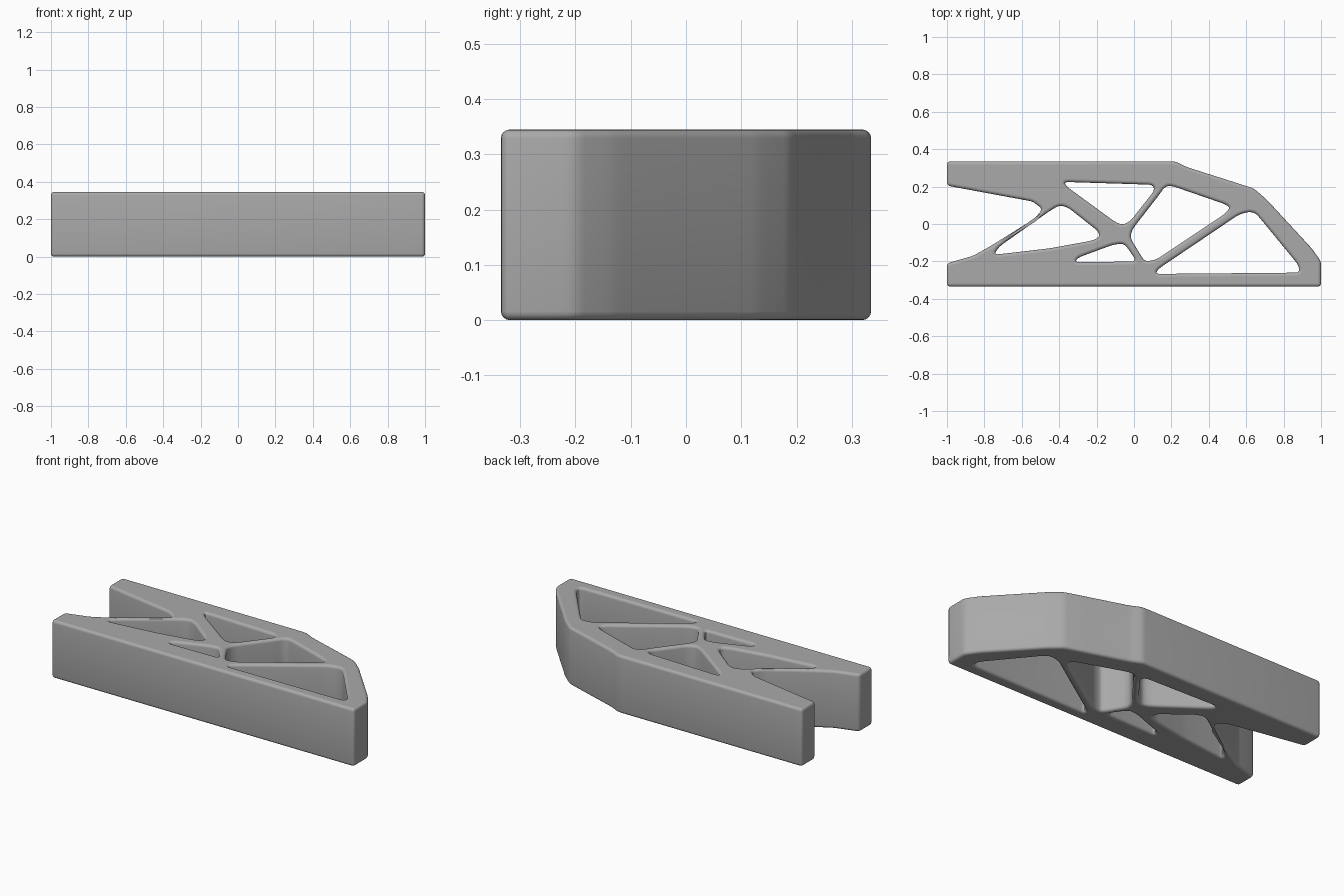
import bpy
from mathutils import Vector

cube = bpy.data.objects.get("Cube")
if cube:
    bpy.data.objects.remove(cube, do_unlink=True)

HEIGHT = 0.345
EDGE = 0.016

# Plate outline, then the openings between the struts
outline = [(-1, -.335), (1, -.335), (1, -.2), (.95, -.13), (.71, .13), (.64, .19),
           (.5, .235), (.28, .305), (.22, .335), (-1, .335), (-1, .205), (-.54, .12),
           (-.49, .08), (-.53, .03), (-.77, -.12), (-.86, -.17), (-1, -.21)]
left_opening = [(-.75, -.165), (-.72, -.12), (-.45, .07), (-.4, .1), (-.355, .09),
                (-.19, -.04), (-.185, -.07), (-.22, -.088), (-.45, -.13)]
upper_opening = [(-.375, .225), (.1, .21), (.11, .18), (-.02, .015), (-.06, -.005),
                 (-.1, .01), (-.36, .2)]
middle_opening = [(.2, .205), (.49, .105), (.515, .085), (.48, .05), (.12, -.19),
                  (.07, -.2), (.05, -.19), (-.02, -.075), (-.01, -.03), (.13, .15),
                  (.165, .2)]
right_opening = [(.115, -.267), (.13, -.24), (.56, .05), (.61, .065), (.65, .06),
                 (.88, -.22), (.885, -.26)]
lower_opening = [(-.315, -.205), (-.3, -.18), (-.11, -.11), (-.06, -.105),
                 (-.04, -.12), (.015, -.2)]


def rounded(points, radius, steps=4):
    """Replace every corner by a short quadratic arc."""
    result = []
    count = len(points)
    for i, point in enumerate(points):
        here = Vector(point)
        before = Vector(points[i - 1]) - here
        after = Vector(points[(i + 1) % count]) - here
        a = here + before.normalized() * min(radius, before.length * .45)
        b = here + after.normalized() * min(radius, after.length * .45)
        for s in range(steps + 1):
            t = s / steps
            result.append(a * (1 - t) ** 2 + here * (2 * t * (1 - t)) + b * t * t)
    return result


# Filled flat curve with thickness and rounded rims
curve = bpy.data.curves.new("truss_bracket", "CURVE")
curve.dimensions = "2D"
curve.fill_mode = "BOTH"
curve.extrude = HEIGHT / 2 - EDGE
curve.bevel_depth = EDGE
curve.bevel_resolution = 3
curve.offset = -EDGE
loops = [(outline, .02)]
loops += [(opening, .03) for opening in (left_opening, upper_opening, middle_opening,
                                         right_opening, lower_opening)]
for points, radius in loops:
    path = rounded(points, radius)
    spline = curve.splines.new("POLY")
    spline.points.add(len(path) - 1)
    for target, co in zip(spline.points, path):
        target.co = (co.x, co.y, 0, 1)
    spline.use_cyclic_u = True

bracket = bpy.data.objects.new("truss_bracket", curve)
bpy.context.collection.objects.link(bracket)
bracket.location.z = HEIGHT / 2

# Plain grey finish
grey = bpy.data.materials.new("plain_grey")
grey.use_nodes = True
colour = (.4, .4, .4, 1)
grey.diffuse_color = colour
grey.node_tree.nodes["Principled BSDF"].inputs["Base Color"].default_value = colour
curve.materials.append(grey)

# Turn into a mesh with smooth rims
bpy.ops.object.select_all(action="DESELECT")
bracket.select_set(True)
bpy.context.view_layer.objects.active = bracket
bpy.ops.object.convert(target="MESH")
bracket = bpy.context.object
bpy.ops.object.shade_smooth_by_angle(angle=.6)
